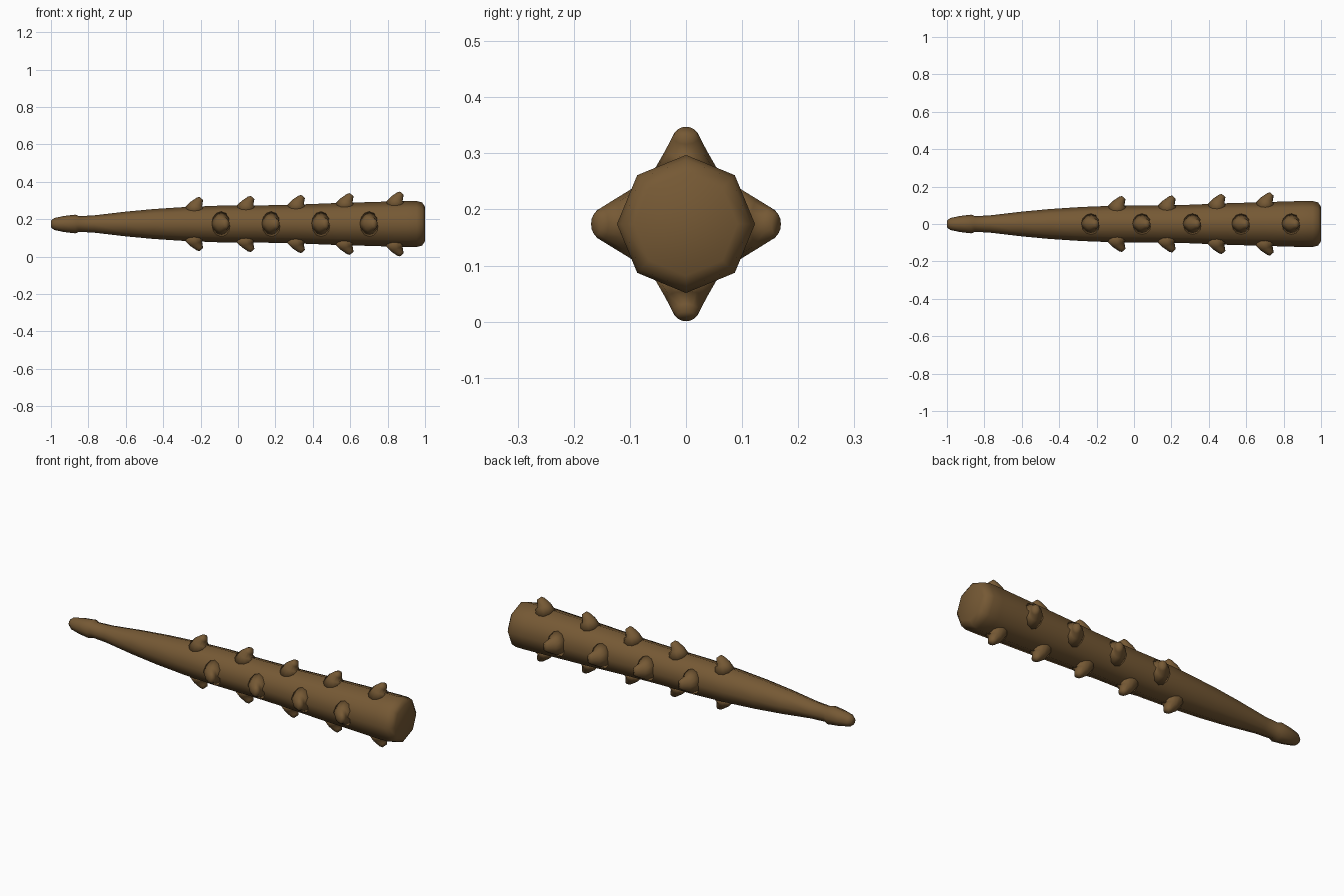
import bpy, bmesh, math

if "Cube" in bpy.data.objects:
    bpy.data.objects.remove(bpy.data.objects["Cube"])

SIDES = 8
AXIS_Z = 0.174

wood = bpy.data.materials.new("brown_wood")
wood.diffuse_color = (0.18, 0.10, 0.035, 1)
wood.use_nodes = True
wood.node_tree.nodes["Principled BSDF"].inputs["Base Color"].default_value = wood.diffuse_color

# (x, radius) profile from the handle end to the blunt head
PROFILE = [(-1.0, 0.018), (-0.982, 0.032), (-0.93, 0.043), (-0.87, 0.050),
           (-0.85, 0.042), (-0.77, 0.046), (-0.6, 0.066), (-0.45, 0.080),
           (-0.28, 0.091), (-0.1, 0.098), (0.1, 0.099), (0.3, 0.103),
           (0.5, 0.111), (0.7, 0.117), (0.9, 0.123), (0.955, 0.123),
           (0.985, 0.115), (1.0, 0.092)]


def radius_at(x):
    for (x0, r0), (x1, r1) in zip(PROFILE, PROFILE[1:]):
        if x0 <= x <= x1:
            return r0 + (r1 - r0) * (x - x0) / (x1 - x0)
    return PROFILE[-1][1]


def loft(name, rings):
    bm = bmesh.new()
    loops = [[bm.verts.new(p) for p in ring] for ring in rings]
    n = len(loops[0])
    for a, b in zip(loops, loops[1:]):
        for i in range(n):
            j = (i + 1) % n
            bm.faces.new((a[i], a[j], b[j], b[i]))
    bm.faces.new(loops[0])
    bm.faces.new(loops[-1])
    bmesh.ops.recalc_face_normals(bm, faces=bm.faces)
    mesh = bpy.data.meshes.new(name)
    bm.to_mesh(mesh)
    bm.free()
    for poly in mesh.polygons:
        poly.use_smooth = True
    mesh.materials.append(wood)
    obj = bpy.data.objects.new(name, mesh)
    bpy.context.collection.objects.link(obj)
    return obj


# Club body: eight-sided lathe along x
angles = [2 * math.pi * i / SIDES for i in range(SIDES)]
loft("club_body", [[(x, r * math.cos(a), AXIS_Z + r * math.sin(a)) for a in angles]
                   for x, r in PROFILE])

# Thorn rings: x offset, height, half length, half width, lean in degrees
THORN = [(-0.044, -0.006, 0.056, 0.060, 0),
         (-0.037, 0.011, 0.034, 0.036, 22),
         (-0.018, 0.034, 0.021, 0.024, 40),
         (-0.009, 0.043, 0.013, 0.016, 42)]


def thorn(name, tip_x, turn, wide):
    base_r = radius_at(tip_x - 0.03)
    rings = []
    for k, (dx, h, length, width, lean) in enumerate(THORN):
        t = math.radians(lean)
        ring = []
        for i in range(12):
            a = 2 * math.pi * i / 12
            u, v = length * math.cos(a), width * wide * math.sin(a)
            x = tip_x + dx + u * math.cos(t)
            r = base_r + h - u * math.sin(t)
            if k == 0:  # the base follows the octagonal body
                r = radius_at(x) + h - 0.41 * abs(v)
            ring.append((x, r * math.cos(turn) - v * math.sin(turn),
                         AXIS_Z + r * math.sin(turn) + v * math.cos(turn)))
        rings.append(ring)
    loft(name, rings)


# Thorns above and below, staggered with thorns on both sides
for i, x in enumerate((-0.187, 0.087, 0.357, 0.617, 0.885)):
    thorn(f"top_thorn_{i + 1}", x, math.pi / 2, 1.0)
    thorn(f"bottom_thorn_{i + 1}", x, -math.pi / 2, 1.0)
for i, x in enumerate((-0.046, 0.222, 0.488, 0.746)):
    thorn(f"back_thorn_{i + 1}", x, 0, 1.2)
    thorn(f"front_thorn_{i + 1}", x, math.pi, 1.2)
